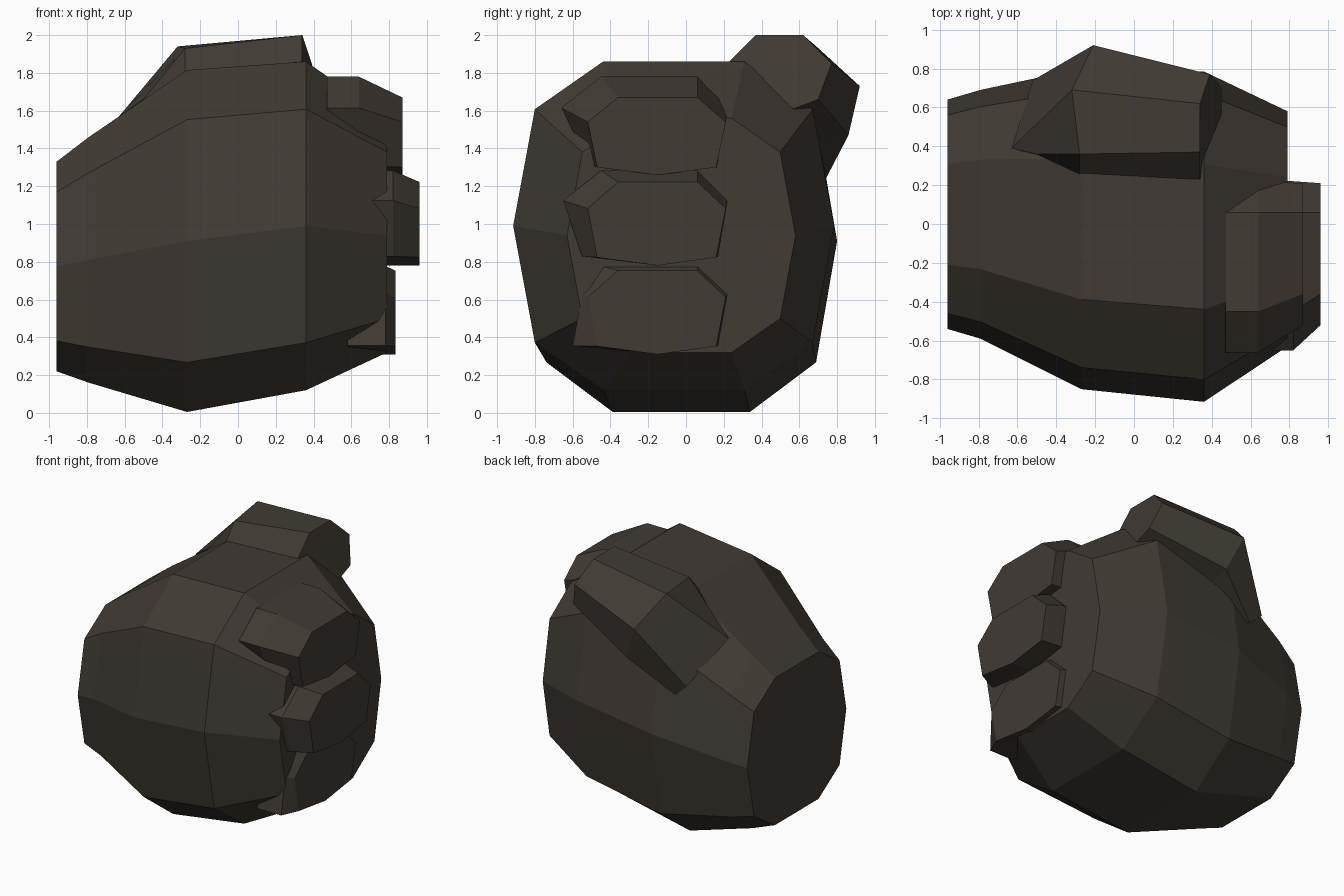
import bpy
import bmesh

cube = bpy.data.objects.get("Cube")
if cube:
    bpy.data.objects.remove(cube, do_unlink=True)

hide = bpy.data.materials.new("dark_brown")
hide.use_nodes = True
colour = (0.052, 0.043, 0.034, 1)
hide.diffuse_color = colour
hide.node_tree.nodes["Principled BSDF"].inputs["Base Color"].default_value = colour


def loft(name, rings):
    """Bridge equal-length rings of points and cap both ends."""
    bm = bmesh.new()
    loops = [[bm.verts.new(p) for p in ring] for ring in rings]
    for a, b in zip(loops, loops[1:]):
        for i in range(len(a)):
            j = (i + 1) % len(a)
            bm.faces.new((a[i], a[j], b[j], b[i]))
    bm.faces.new(loops[0])
    bm.faces.new(loops[-1])
    bmesh.ops.recalc_face_normals(bm, faces=bm.faces)
    mesh = bpy.data.meshes.new(name)
    bm.to_mesh(mesh)
    bm.free()
    mesh.materials.append(hide)
    obj = bpy.data.objects.new(name, mesh)
    bpy.context.collection.objects.link(obj)
    return obj


# Palm: one ten-sided section scaled along x
quarter = [(0.44, 1), (0.865, 0.71), (1, 0), (0.865, -0.71), (0.44, -1)]
section = quarter + [(-y, z) for y, z in reversed(quarter)]
stations = [  # x, centre y, half width, centre z, half height
    (-0.96, 0.05, 0.59, 0.775, 0.555),
    (-0.79, 0.05, 0.64, 0.81, 0.65),
    (-0.27, -0.025, 0.825, 0.91, 0.905),
    (0.36, -0.065, 0.85, 0.99, 0.87),
    (0.79, -0.025, 0.605, 0.94, 0.62),
]
loft("palm", [[(x, cy + w * y, cz + h * z) for y, z in section]
              for x, cy, w, cz, h in stations])

# Curled fingers: shared outline, with a wider and higher root
outline = [(-0.36, 0.41), (0.06, 0.41), (0.21, 0.28), (0.16, 0.04),
           (-0.15, 0), (-0.47, 0.04), (-0.52, 0.28)]


def finger(name, xs, base, stretch, lift, side, low):
    front = [(y, base + stretch * z) for y, z in outline]
    shift = [-0.09, 0, 0.01, 0.01, 0, low, side]
    root = [(y + d, z + lift * (z - base) / (0.41 * stretch))
            for (y, z), d in zip(front, shift)]
    loft(name, [[(x, y, z) for y, z in ring]
                for x, ring in zip(xs, (root, root, front))])


finger("upper_finger", (0.47, 0.64, 0.87), 1.26, 1.0, 0.11, -0.14, -0.04)
finger("middle_finger", (0.68, 0.82, 0.96), 0.78, 1.08, 0.06, -0.13, -0.08)
finger("lower_finger", (0.58, 0.78, 0.835), 0.31, 1.08, 0.025, -0.03, -0.13)

# Thumb folded over the back of the palm
loft("thumb", [
    [(0.34, 0.37, 2.0), (0.34, 0.62, 2.0), (0.39, 0.77, 1.85),
     (0.45, 0.70, 1.66), (0.45, 0.57, 1.61), (0.34, 0.23, 1.86)],
    [(-0.28, 0.36, 1.93), (-0.32, 0.69, 1.94), (-0.21, 0.92, 1.73),
     (-0.10, 0.86, 1.47), (-0.10, 0.50, 1.40), (-0.28, 0.25, 1.80)],
    [(-0.50, 0.36, 1.66), (-0.63, 0.39, 1.57), (-0.52, 0.74, 1.31),
     (-0.42, 0.73, 1.22), (-0.30, 0.50, 1.30), (-0.38, 0.32, 1.60)],
])
